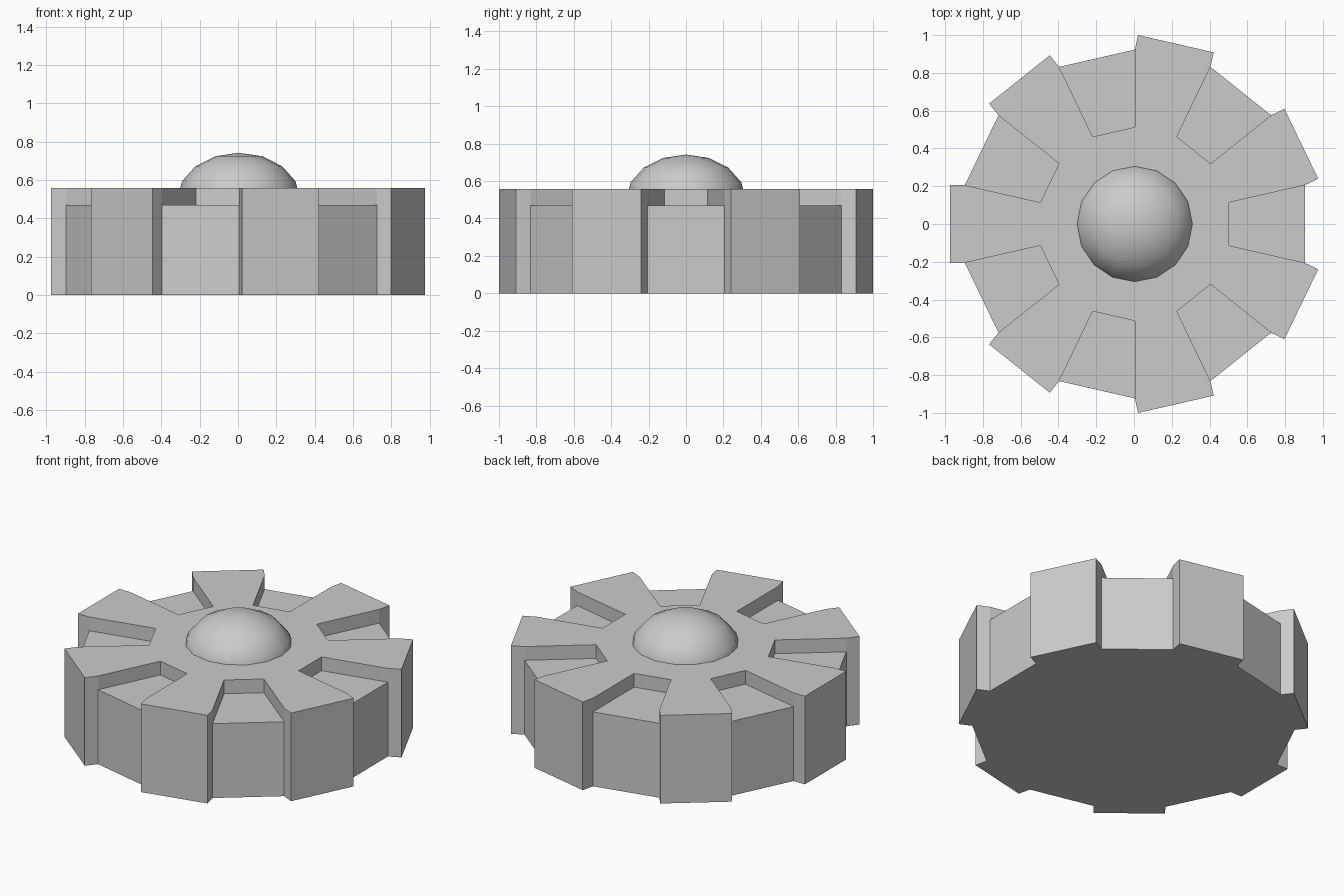
import bpy
import bmesh
from math import pi, sin, cos, tan
from mathutils import Vector, Matrix

cube = bpy.data.objects.get("Cube")
if cube:
    bpy.data.objects.remove(cube)

# Dimensions
TEETH = 7
HALF = pi / (2 * TEETH)
TOOTH_R, RIM_R, NOTCH_R = 0.979, 0.9, 0.5
TOP, FLOOR = 0.557, 0.47
CENTRE_X = 0.004

grey = bpy.data.materials.new("plain grey")
grey.use_nodes = True
grey.diffuse_color = (0.6, 0.6, 0.6, 1)
bsdf = grey.node_tree.nodes["Principled BSDF"]
bsdf.inputs["Base Color"].default_value = (0.6, 0.6, 0.6, 1)


def make_object(name, bm):
    bmesh.ops.recalc_face_normals(bm, faces=bm.faces)
    mesh = bpy.data.meshes.new(name)
    bm.to_mesh(mesh)
    bm.free()
    mesh.materials.append(grey)
    obj = bpy.data.objects.new(name, mesh)
    obj.location.x = CENTRE_X
    bpy.context.collection.objects.link(obj)
    return obj


def corner(angle, out, side):
    """Point `out` along the direction `angle`, shifted sideways."""
    return Vector((out * cos(angle) - side * sin(angle),
                   out * sin(angle) + side * cos(angle), 0))


# Toothed wheel body with sunken notches between the teeth
bm = bmesh.new()


def face(points):
    bm.faces.new([bm.verts.new(p) for p in points])


def at(p, z):
    return Vector((p.x, p.y, z))


def wall(a, b, low, high):
    face([at(a, low), at(b, low), at(b, high), at(a, high)])


w_rim, w_notch = RIM_R * tan(HALF), NOTCH_R * tan(HALF)
base_outline, top_outline = [], []
for i in range(TEETH):
    tooth = pi + i * 4 * HALF
    notch = tooth + 2 * HALF
    # tooth
    tip = [corner(tooth, TOOTH_R, s * w_rim) for s in (-1, 1)]
    root = [corner(tooth, RIM_R, s * w_rim) for s in (-1, 1)]
    wall(tip[0], tip[1], 0, TOP)
    for a, b in zip(root, tip):
        wall(a, b, 0, TOP)
    # notch
    outer = [corner(notch, RIM_R, s * w_rim) for s in (-1, 1)]
    inner = [corner(notch, NOTCH_R, s * w_notch) for s in (-1, 1)]
    wall(outer[0], outer[1], 0, FLOOR)
    wall(inner[0], inner[1], FLOOR, TOP)
    for a, b in zip(inner, outer):
        wall(a, b, FLOOR, TOP)
    face([at(p, FLOOR) for p in (outer[0], outer[1], inner[1], inner[0])])
    ring = [root[0], tip[0], tip[1], root[1]]
    base_outline += ring
    top_outline += ring + inner
face([at(p, 0) for p in base_outline])
face([at(p, TOP) for p in top_outline])
bmesh.ops.remove_doubles(bm, verts=bm.verts, dist=0.0005)
make_object("toothed_wheel", bm)

# Flattened dome cut off at the wheel's top
bm = bmesh.new()
bmesh.ops.create_uvsphere(
    bm, u_segments=16, v_segments=8, radius=1,
    matrix=Matrix.Translation((0, 0, 0.502)) @ Matrix.Diagonal((0.32, 0.32, 0.24, 1)))
bmesh.ops.bisect_plane(bm, geom=bm.verts[:] + bm.edges[:] + bm.faces[:],
                       plane_co=(0, 0, TOP), plane_no=(0, 0, 1), clear_inner=True)
for f in bm.faces:
    f.smooth = True
make_object("centre_dome", bm)
